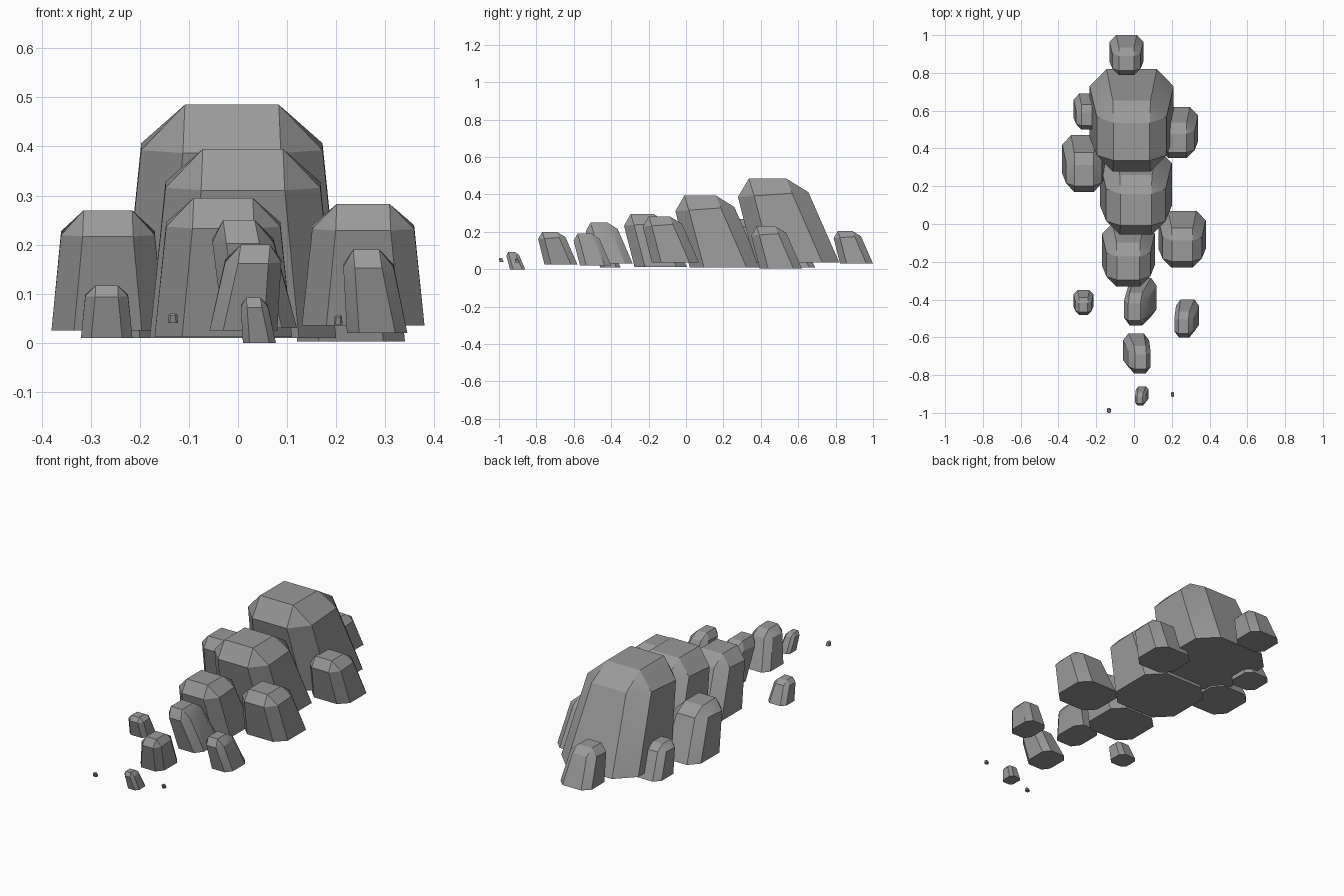
import bpy, bmesh

cube = bpy.data.objects.get("Cube")
if cube:
    bpy.data.objects.remove(cube)

# Single stone colour
stone = bpy.data.materials.new("stone_grey")
stone.use_nodes = True
grey = (0.32, 0.32, 0.32, 1)
stone.diffuse_color = grey
bsdf = stone.node_tree.nodes["Principled BSDF"]
bsdf.inputs["Base Color"].default_value = grey
bsdf.inputs["Roughness"].default_value = 0.9

RING = 0.81   # shoulder height as a fraction of rock height
LEAN = 0.35   # forward lean per unit of height


def rock(name, x0, x1, y0, y1, z0, z1, side_lean=0.0):
    """Octagonal boulder leaning forward, with a chamfered cap.
    y0 is the front of the shoulder, y1 the back of the base."""
    h = z1 - z0
    half_x = (x1 - x0) / 2
    half_y = (y1 - y0 - LEAN * RING * h) / 0.91 / 2
    cx, cy = (x0 + x1) / 2, y1 - half_y
    bm = bmesh.new()

    def point(u, v, t, tilt=0.0):
        return bm.verts.new((cx + u * half_x + side_lean * t / RING,
                             cy + v * half_y - LEAN * h * t,
                             z0 + h * (t + tilt * v)))

    def octagon(scale, inner, t, tilt=0.0):
        a, b = scale, scale * inner
        plan = [(-b, -a), (b, -a), (a, -b), (a, b),
                (b, a), (-b, a), (-a, b), (-a, -b)]
        return [point(u, v, t, tilt) for u, v in plan]

    base = octagon(1.0, 0.6, 0.0)
    ring = octagon(0.83, 0.54, RING, 0.035)
    top = [point(u * 0.43, v * 0.44, 1.0)
           for u, v in ((-1, -1), (1, -1), (1, 1), (-1, 1))]

    # Sides, underside and cap
    bm.faces.new(base[::-1])
    for i in range(8):
        j = (i + 1) % 8
        bm.faces.new((base[i], base[j], ring[j], ring[i]))
    bm.faces.new(top)
    for i in range(4):
        a, b = ring[2 * i], ring[2 * i + 1]
        c = ring[(2 * i + 2) % 8]
        nxt = top[(i + 1) % 4]
        bm.faces.new((a, b, nxt, top[i]))
        bm.faces.new((b, c, nxt))
    bmesh.ops.recalc_face_normals(bm, faces=bm.faces)

    mesh = bpy.data.meshes.new(name)
    bm.to_mesh(mesh)
    bm.free()
    mesh.materials.append(stone)
    obj = bpy.data.objects.new(name, mesh)
    bpy.context.collection.objects.link(obj)
    bpy.ops.object.select_all(action='DESELECT')
    obj.select_set(True)
    bpy.context.view_layer.objects.active = obj
    bpy.ops.object.shade_smooth_by_angle(angle=0.5)


# Main ridge, back to front
rock("rear_rock", -.13, .05, .79, 1, .03, .205)
rock("tallest_rock", -.235, .21, .28, .82, .035, .485)
rock("middle_rock", -.18, .2, -.055, .4, .01, .395)
rock("front_rock", -.17, .11, -.33, .005, .012, .295)

# Flanking rocks
rock("left_back_rock", .12, .34, .35, .62, .003, .23)
rock("left_middle_rock", .13, .38, -.23, .07, .035, .283)
rock("right_back_small_rock", -.32, -.17, .5, .69, .01, .165)
rock("right_middle_rock", -.38, -.15, .17, .47, .025, .27)

# Small leaning rocks scattered in front
rock("right_front_small_rock", -.32, -.215, -.48, -.35, .01, .117)
rock("inner_small_rock", -.03, .12, -.535, -.285, .03, .25, -.035)
rock("left_front_small_rock", .222, .345, -.6, -.4, .02, .19, -.018)
rock("outer_small_rock", -.058, .08, -.79, -.58, .025, .2, .02)
rock("foremost_small_rock", .01, .077, -.96, -.86, 0, .092, -.01)

# Pebbles
rock("right_pebble", -.143, -.122, -1, -.975, .04, .06)
rock("left_pebble", .195, .213, -.915, -.89, .037, .057)
